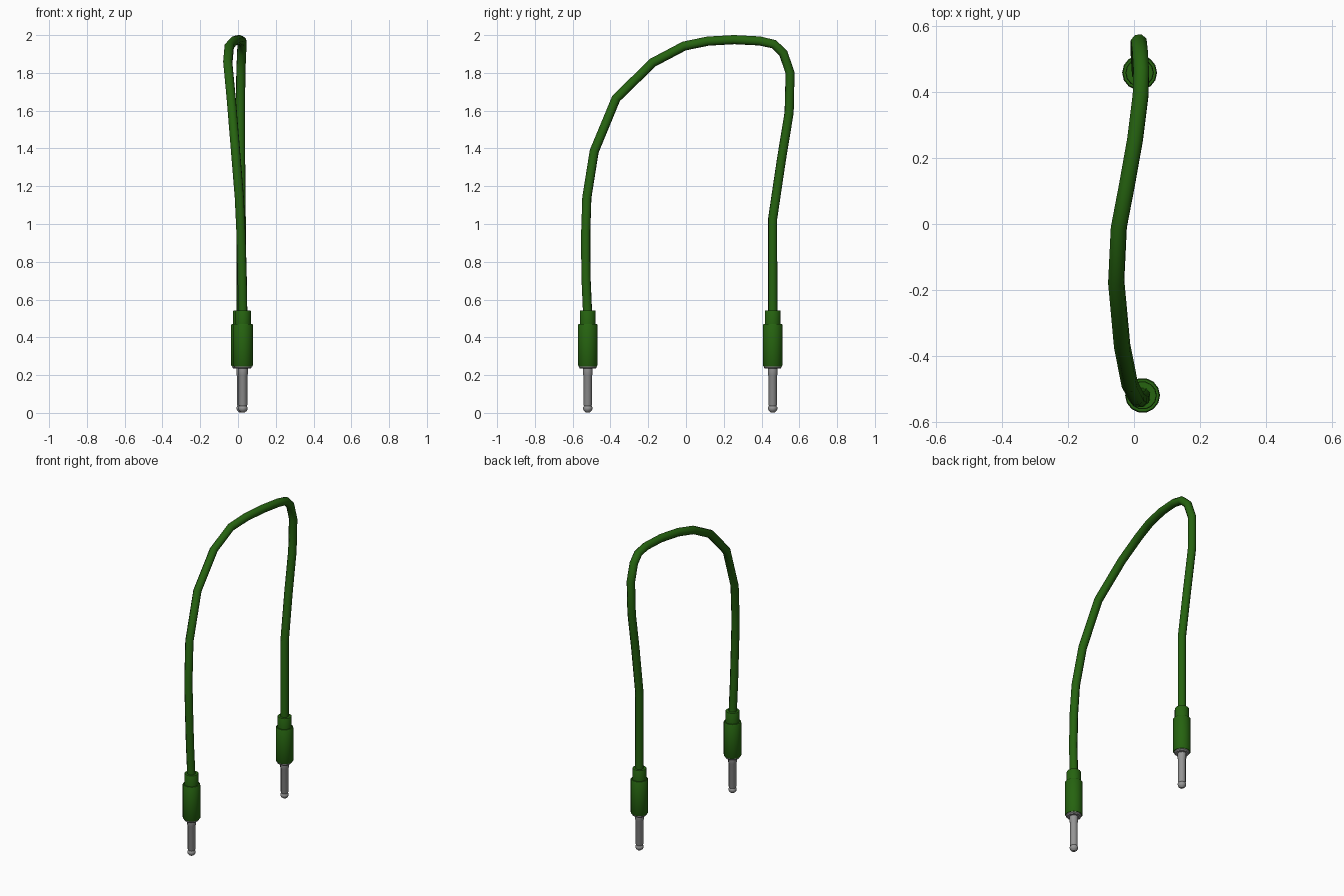
import bpy, bmesh, math

if "Cube" in bpy.data.objects:
    bpy.data.objects.remove(bpy.data.objects["Cube"])


def material(name, rgb):
    m = bpy.data.materials.new(name)
    m.diffuse_color = (*rgb, 1)
    m.use_nodes = True
    m.node_tree.nodes["Principled BSDF"].inputs["Base Color"].default_value = m.diffuse_color
    return m


green = material("green_plastic", (0.019, 0.125, 0.005))
grey = material("grey_metal", (0.31, 0.31, 0.31))


def lathe(name, profile, x, y, sides, mat):
    """Revolve (radius, height) pairs around a vertical axis, capping both ends."""
    bm = bmesh.new()
    rings = []
    for r, z in profile:
        rings.append([bm.verts.new((r * math.cos(2 * math.pi * i / sides),
                                    r * math.sin(2 * math.pi * i / sides), z))
                      for i in range(sides)])
    for a, b in zip(rings, rings[1:]):
        for i in range(sides):
            j = (i + 1) % sides
            bm.faces.new((a[i], a[j], b[j], b[i]))
    bm.faces.new(rings[0][::-1])
    bm.faces.new(rings[-1])
    bmesh.ops.recalc_face_normals(bm, faces=bm.faces)
    me = bpy.data.meshes.new(name)
    bm.to_mesh(me)
    bm.free()
    me.materials.append(mat)
    ob = bpy.data.objects.new(name, me)
    ob.location = (x, y, 0)
    bpy.context.collection.objects.link(ob)
    bpy.ops.object.select_all(action='DESELECT')
    ob.select_set(True)
    bpy.context.view_layer.objects.active = ob
    bpy.ops.object.shade_smooth_by_angle(angle=math.radians(35))
    return ob


# Profiles: stepped plastic housing and metal pin with a rounded tip
housing = [(0.049, 0.246), (0.053, 0.252), (0.053, 0.466), (0.050, 0.471),
           (0.043, 0.471), (0.043, 0.537), (0.041, 0.541)]
pin = [(0.009, 0.002), (0.020, 0.010), (0.025, 0.020), (0.025, 0.029),
       (0.020, 0.037), (0.023, 0.043), (0.023, 0.198), (0.026, 0.204),
       (0.026, 0.234), (0.041, 0.234), (0.046, 0.240), (0.046, 0.250)]

# One plug at each end of the cable
for label, x, y in (("front", 0.026, -0.52), ("back", 0.017, 0.459)):
    lathe(label + "_plug_housing", housing, x, y, 14, green)
    lathe(label + "_plug_pin", pin, x, y, 12, grey)

# Cable: round tube along a sagging arch
path = [(0.026, -0.52, 0.50), (0.025, -0.522, 0.55), (0.022, -0.53, 0.73),
        (0.016, -0.531, 0.95), (0.007, -0.525, 1.14), (-0.013, -0.486, 1.385),
        (-0.036, -0.37, 1.665), (-0.054, -0.175, 1.855), (-0.046, -0.01, 1.942),
        (-0.022, 0.115, 1.968), (0.003, 0.255, 1.976), (0.020, 0.39, 1.969),
        (0.022, 0.465, 1.952), (0.019, 0.515, 1.905), (0.015, 0.551, 1.80),
        (0.013, 0.546, 1.59), (0.014, 0.505, 1.34), (0.017, 0.459, 1.03),
        (0.017, 0.459, 0.50)]
cu = bpy.data.curves.new("cable", 'CURVE')
cu.dimensions = '3D'
cu.bevel_depth = 0.0255
cu.bevel_resolution = 2
cu.use_fill_caps = True
sp = cu.splines.new('POLY')
sp.points.add(len(path) - 1)
for p, co in zip(sp.points, path):
    p.co = (*co, 1)
sp.use_smooth = True
cu.materials.append(green)
cable = bpy.data.objects.new("cable", cu)
bpy.context.collection.objects.link(cable)

# Turn the cable into a mesh
bpy.ops.object.select_all(action='DESELECT')
cable.select_set(True)
bpy.context.view_layer.objects.active = cable
bpy.ops.object.convert(target='MESH')
bpy.ops.object.shade_smooth_by_angle(angle=math.radians(50))
